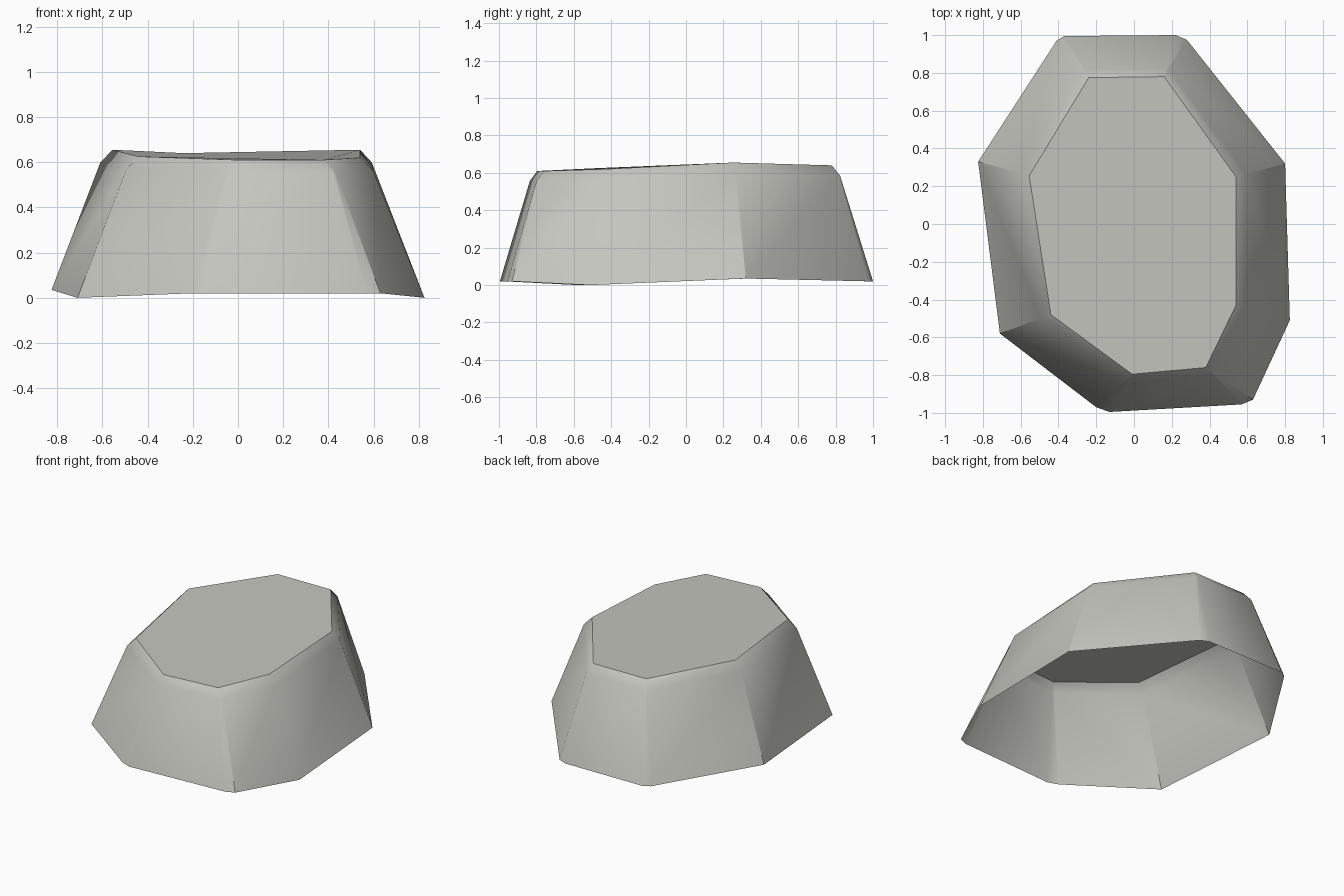
import bpy, bmesh, math
from mathutils import Vector

cube = bpy.data.objects.get("Cube")
if cube:
    bpy.data.objects.remove(cube)

# Stone colour
stone = bpy.data.materials.new("warm grey stone")
stone.use_nodes = True
colour = (0.56, 0.56, 0.52, 1)
stone.diffuse_color = colour
stone.node_tree.nodes["Principled BSDF"].inputs["Base Color"].default_value = colour

# Each corner: flat top point, then one foot point, or two where it is chipped
corners = [
    ((-0.24, 0.775, 0.64), [(-0.41, 0.97, 0.02), (-0.37, 0.995, 0.02)]),
    ((0.16, 0.78, 0.64), [(0.22, 1.0, 0.02), (0.28, 0.975, 0.02)]),
    ((0.54, 0.25, 0.655), [(0.80, 0.32, 0.035)]),
    ((0.54, -0.43, 0.62), [(0.825, -0.51, 0.0)]),
    ((0.38, -0.76, 0.61), [(0.63, -0.93, 0.02), (0.57, -0.955, 0.02)]),
    ((-0.01, -0.795, 0.61), [(-0.13, -0.995, 0.02), (-0.20, -0.97, 0.02)]),
    ((-0.44, -0.48, 0.625), [(-0.71, -0.58, 0.0)]),
    ((-0.555, 0.255, 0.655), [(-0.825, 0.33, 0.035)]),
]

# Columns of foot, shoulder and top vertices around the rock
bm = bmesh.new()
columns, rim = [], []
for top, feet in corners:
    t = Vector(top)
    rim.append(bm.verts.new(t))
    for foot in feet:
        f = Vector(foot)
        shoulder = f.lerp(t, 0.8)
        shoulder.z = f.z + (t.z - f.z) * 0.91
        columns.append((bm.verts.new(f), bm.verts.new(shoulder), rim[-1]))

# Sloping sides, bevelled shoulder and flat top; the underside is open
for i, a in enumerate(columns):
    b = columns[(i + 1) % len(columns)]
    for k in range(2):
        loop = [b[k], a[k], a[k + 1], b[k + 1]]
        bm.faces.new(list(dict.fromkeys(loop)))
bm.faces.new(rim[::-1])

mesh = bpy.data.meshes.new("rock")
bm.to_mesh(mesh)
bm.free()
mesh.materials.append(stone)
rock = bpy.data.objects.new("rock", mesh)
bpy.context.collection.objects.link(rock)

# Smooth the softer corners and keep the hard ones
bpy.ops.object.select_all(action="DESELECT")
rock.select_set(True)
bpy.context.view_layer.objects.active = rock
bpy.ops.object.shade_smooth_by_angle(angle=math.radians(35))
